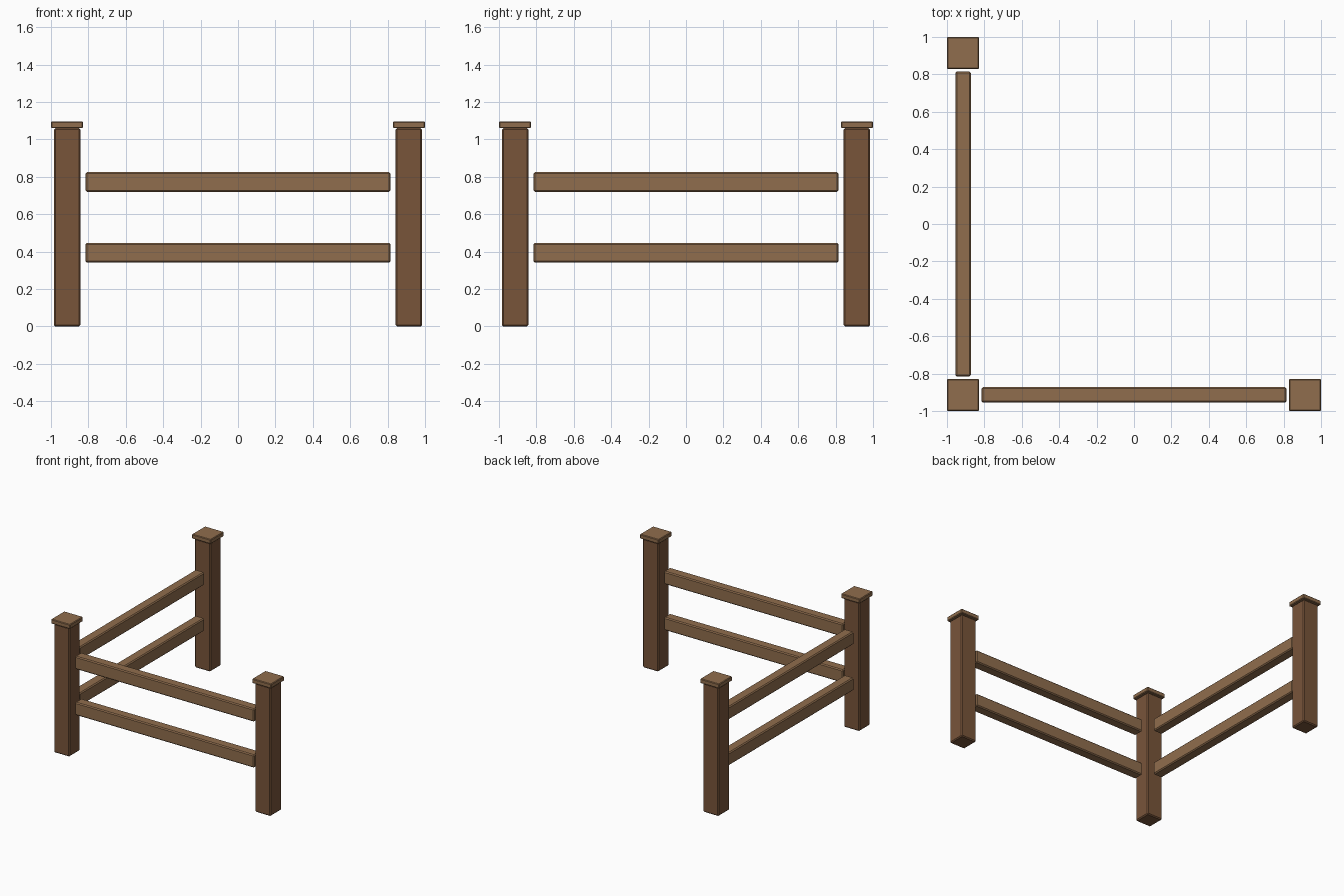
import bpy, bmesh
from mathutils import Matrix, Vector

if "Cube" in bpy.data.objects:
    bpy.data.objects.remove(bpy.data.objects["Cube"])


def material(name, color):
    m = bpy.data.materials.new(name)
    m.diffuse_color = (*color, 1)
    m.use_nodes = True
    m.node_tree.nodes["Principled BSDF"].inputs["Base Color"].default_value = m.diffuse_color
    return m


dark_wood = material("dark_wood", (0.19, 0.09, 0.042))
light_wood = material("light_wood", (0.28, 0.155, 0.075))


def beam(name, center, size, bevel, mat):
    """Box with lightly chamfered edges."""
    bm = bmesh.new()
    bmesh.ops.create_cube(bm, size=1, matrix=Matrix.Diagonal((*size, 1)))
    bmesh.ops.bevel(bm, geom=bm.edges[:], offset=bevel, segments=1,
                    profile=0.5, affect='EDGES')
    mesh = bpy.data.meshes.new(name)
    bm.to_mesh(mesh)
    bm.free()
    mesh.materials.append(mat)
    obj = bpy.data.objects.new(name, mesh)
    obj.location = Vector(center)
    bpy.context.collection.objects.link(obj)


P = 0.914          # post centre distance from the middle
POST_H = 1.06
CAP_H = 0.037

# Three posts with overhanging caps
for name, x, y in (("corner", -P, -P), ("right", P, -P), ("back", -P, P)):
    beam(name + "_post", (x, y, POST_H / 2), (0.142, 0.142, POST_H), 0.008, dark_wood)
    beam(name + "_cap", (x, y, POST_H + CAP_H / 2), (0.172, 0.172, CAP_H), 0.005, light_wood)

# Two rails along each side
for level, z in (("lower", 0.394), ("upper", 0.772)):
    beam("front_rail_" + level, (0, -P, z), (1.63, 0.083, 0.106), 0.008, light_wood)
    beam("side_rail_" + level, (-P, 0, z), (0.083, 1.63, 0.106), 0.008, light_wood)
